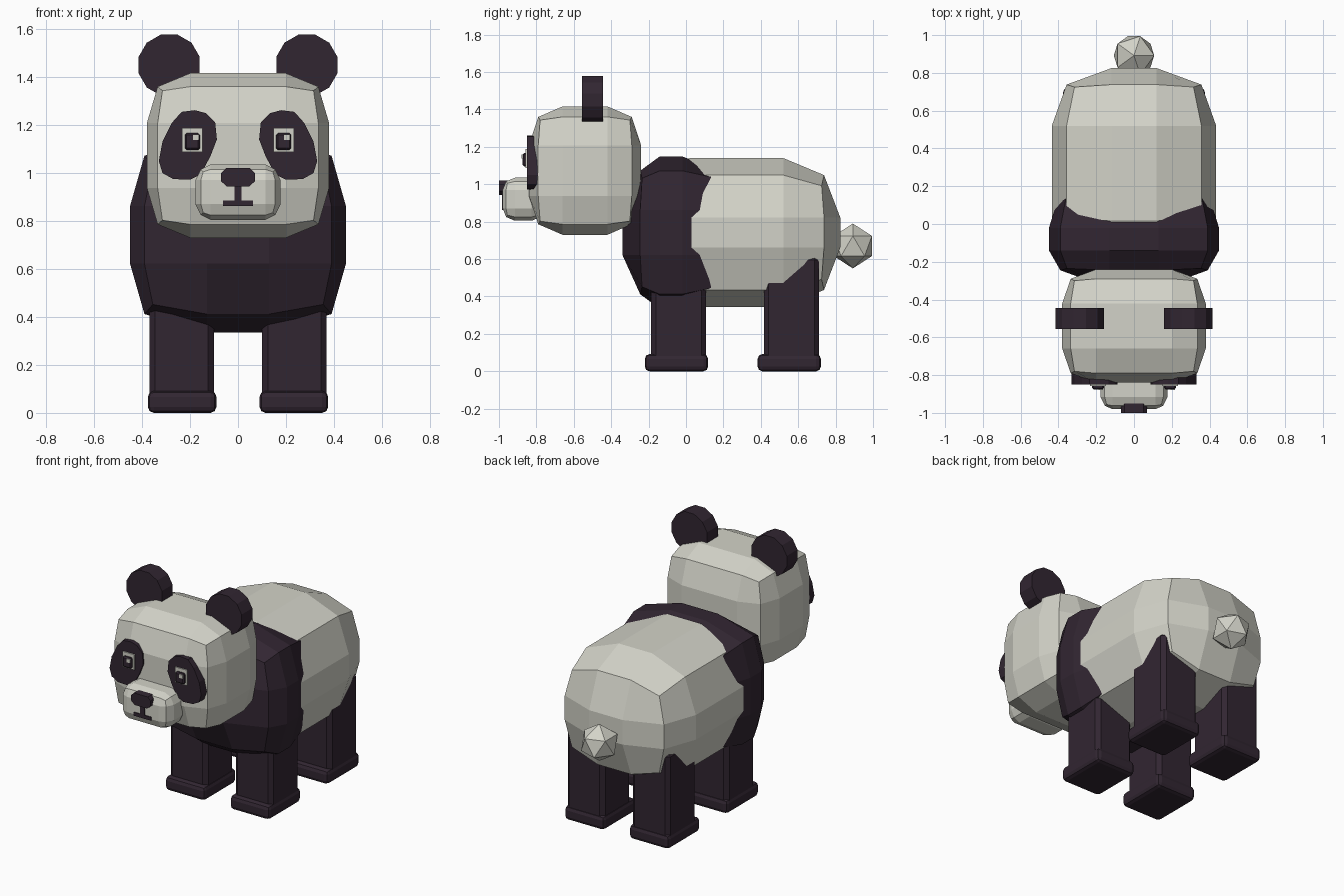
import bpy, bmesh, math
from mathutils import Matrix, Vector

old = bpy.data.objects.get("Cube")
if old:
    bpy.data.objects.remove(old, do_unlink=True)


def material(name, rgb):
    m = bpy.data.materials.new(name)
    m.use_nodes = True
    m.diffuse_color = (*rgb, 1)
    m.node_tree.nodes["Principled BSDF"].inputs["Base Color"].default_value = (*rgb, 1)
    return m


WHITE = material("warm white fur", (0.65, 0.65, 0.58))
DARK = material("dark plum fur", (0.031, 0.019, 0.031))


def finish(name, bm, mat):
    bmesh.ops.recalc_face_normals(bm, faces=bm.faces)
    mesh = bpy.data.meshes.new(name)
    bm.to_mesh(mesh)
    bm.free()
    mesh.materials.append(mat)
    ob = bpy.data.objects.new(name, mesh)
    bpy.context.collection.objects.link(ob)
    return ob


def rounded_block(name, mat, centre, mid, face, edge, corner):
    """Cube with a 3x3 grid per side; half sizes for face, edge and corner points."""
    bm = bmesh.new()
    bmesh.ops.create_cube(bm, size=2)
    bmesh.ops.subdivide_edges(bm, edges=bm.edges[:], cuts=2, use_grid_fill=True)
    for v in bm.verts:
        outer = [abs(c) > 0.9 for c in v.co]
        reach = (face, edge, corner)[sum(outer) - 1]
        v.co = [centre[i] + math.copysign(reach[i] if outer[i] else mid[i], v.co[i])
                for i in range(3)]
    return finish(name, bm, mat)


def box(name, mat, low, high, bevel=0, segments=1):
    low, high = Vector(low), Vector(high)
    bm = bmesh.new()
    bmesh.ops.create_cube(bm, size=1)
    for v in bm.verts:
        v.co = (low + high) / 2 + v.co * (high - low)
    if bevel:
        bmesh.ops.bevel(bm, geom=bm.edges[:], offset=bevel, segments=segments,
                        affect='EDGES', profile=0.5)
    return finish(name, bm, mat)


def prism(name, mat, outline, y_front, y_back):
    bm = bmesh.new()
    base = bm.faces.new([bm.verts.new((x, y_front, z)) for x, z in outline])
    out = bmesh.ops.extrude_face_region(bm, geom=[base], use_keep_orig=True)
    for v in out["geom"]:
        if isinstance(v, bmesh.types.BMVert):
            v.co.y = y_back
    return finish(name, bm, mat)


# Torso, and the dark shoulder band wrapped around its front
rounded_block("torso", WHITE, (0, 0.27, 0.742), (0.12, 0.25, 0.08),
              (0.435, 0.555, 0.398), (0.357, 0.468, 0.307), (0.315, 0.455, 0.25))
shoulders = rounded_block("shoulders", DARK, (0, -0.08, 0.742), (0.13, 0.06, 0.12),
                          (0.45, 0.26, 0.407), (0.39, 0.165, 0.33), (0.355, 0.155, 0.29))
for v in shoulders.data.vertices:
    if v.co.y > 0:
        v.co.y += 0.09

# Head and muzzle
rounded_block("head", WHITE, (0, -0.54, 1.073), (0.2, 0.12, 0.135),
              (0.38, 0.3, 0.343), (0.335, 0.25, 0.287), (0.315, 0.24, 0.27))
rounded_block("muzzle", WHITE, (0, -0.87, 0.92), (0.115, 0.045, 0.05),
              (0.178, 0.11, 0.115), (0.155, 0.092, 0.095), (0.145, 0.085, 0.085))

# Nose and mouth
nose = [(-0.045, 0.943), (0.045, 0.943), (0.07, 0.965), (0.07, 1.0),
        (0.05, 1.02), (-0.05, 1.02), (-0.07, 1.0), (-0.07, 0.965)]
prism("nose", DARK, nose, -1.0, -0.94)
box("mouth_line", DARK, (-0.015, -0.985, 0.87), (0.015, -0.97, 0.95))
box("mouth", DARK, (-0.062, -0.985, 0.863), (0.062, -0.965, 0.886))

# Paired parts
patch = [(0.135, 1.25), (0.18, 1.262), (0.235, 1.255), (0.275, 1.21), (0.315, 1.13),
         (0.33, 1.05), (0.315, 1.0), (0.27, 0.975), (0.2, 0.972), (0.155, 0.995),
         (0.115, 1.07), (0.088, 1.14), (0.095, 1.21)]
for side, s in (("left", 1), ("right", -1)):
    # Ear: upright twelve-sided disc
    bm = bmesh.new()
    turn = (Matrix.Translation((s * 0.287, -0.5, 1.45)) @ Matrix.Rotation(math.pi / 2, 4, 'X')
            @ Matrix.Rotation(math.pi / 12, 4, 'Z'))
    bmesh.ops.create_cone(bm, cap_ends=True, segments=12, radius1=0.132, radius2=0.132,
                          depth=0.11, matrix=turn)
    finish(side + "_ear", bm, DARK)

    # Eye patch, eye, pupil and glint
    prism(side + "_eye_patch", DARK, [(s * x, z) for x, z in patch], -0.85, -0.785)
    cx = s * 0.19
    box(side + "_eye", WHITE, (cx - 0.043, -0.858, 1.088), (cx + 0.043, -0.84, 1.188))
    box(side + "_pupil", DARK, (cx - 0.032, -0.875, 1.096), (cx + 0.032, -0.85, 1.166), 0.008)
    box(side + "_glint", WHITE, (cx + 0.002, -0.88, 1.137), (cx + 0.027, -0.87, 1.16))

    # Legs with bevelled feet
    for end, y, top in (("front", -0.04, 0.58), ("back", 0.563, 0.62)):
        x0, x1 = sorted((s * 0.1, s * 0.37))
        box(f"{end}_{side}_leg", DARK, (x0, y - 0.146, 0.04), (x1, y + 0.148, top), 0.025)
        x0, x1 = sorted((s * 0.09, s * 0.376))
        box(f"{end}_{side}_foot", DARK, (x0, y - 0.18, 0), (x1, y + 0.158, 0.092), 0.025, 2)

# Tail
bm = bmesh.new()
bmesh.ops.create_icosphere(bm, subdivisions=1, radius=0.12,
                           matrix=Matrix.Translation((0, 0.892, 0.67)))
finish("tail", bm, WHITE)
